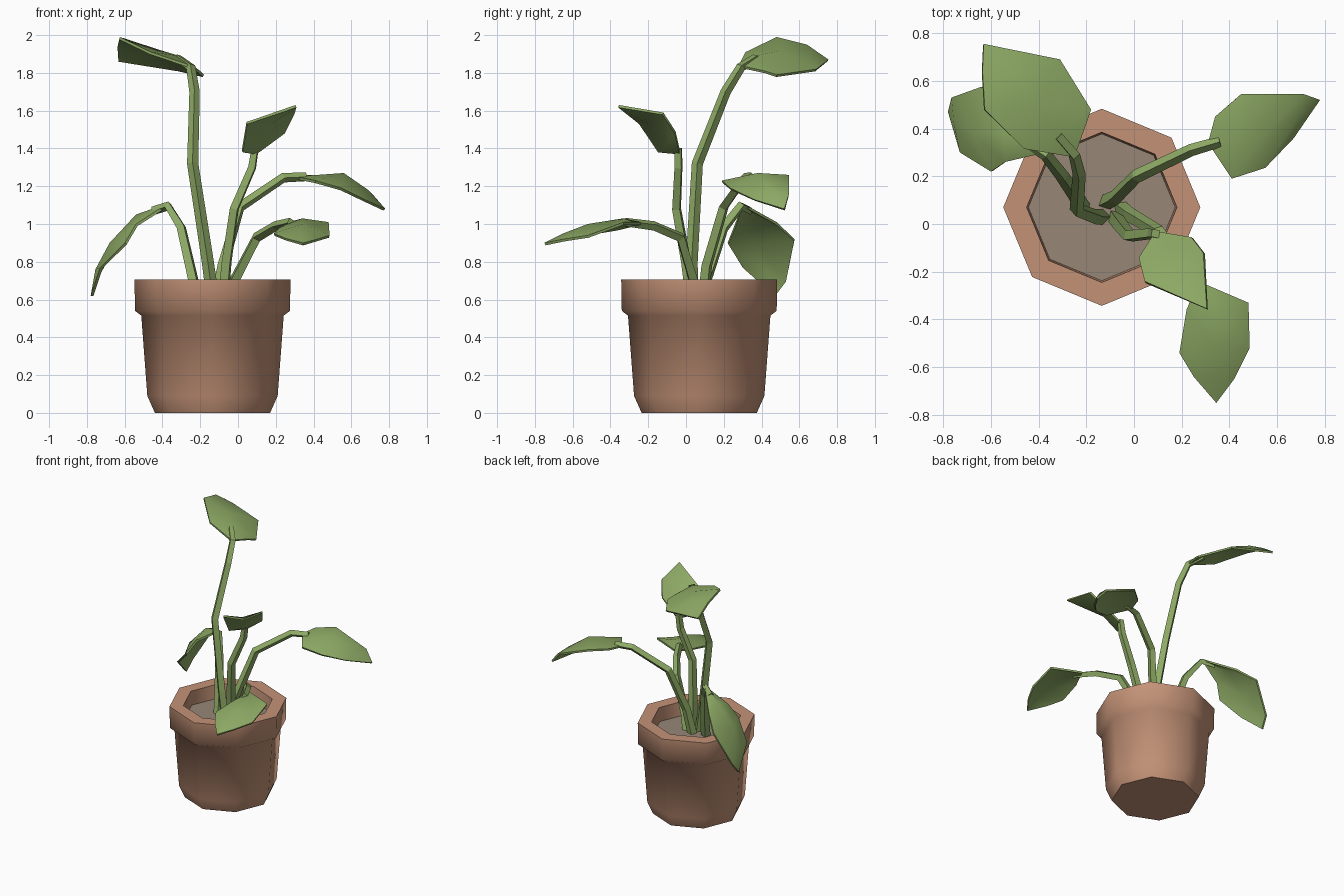
import bpy, bmesh, math
from mathutils import Vector


def material(name, rgb):
    m = bpy.data.materials.new(name)
    m.diffuse_color = (*rgb, 1)
    return m


GREEN = material("leaf green", (0.27, 0.40, 0.13))
CLAY = material("terracotta", (0.55, 0.29, 0.185))
SOIL = material("soil", (0.31, 0.24, 0.18))
CX, CY = -0.135, 0.07      # pot axis


def finish(name, bm, mat, angle):
    bmesh.ops.recalc_face_normals(bm, faces=bm.faces)
    me = bpy.data.meshes.new(name)
    bm.to_mesh(me)
    bm.free()
    me.materials.append(mat)
    ob = bpy.data.objects.new(name, me)
    bpy.context.collection.objects.link(ob)
    bpy.ops.object.select_all(action='DESELECT')
    bpy.context.view_layer.objects.active = ob
    ob.select_set(True)
    bpy.ops.object.shade_smooth_by_angle(angle=math.radians(angle))
    return ob


def octagon(bm, r, z):
    return [bm.verts.new((CX + r * math.cos(i * math.pi / 4),
                          CY + r * math.sin(i * math.pi / 4), z)) for i in range(8)]


# Pot: eight-sided turned profile with a rim and hollow top
profile = [(0.305, 0), (0.345, 0.09), (0.377, 0.515), (0.41, 0.54),
           (0.413, 0.705), (0.315, 0.705), (0.305, 0.56)]
bm = bmesh.new()
rings = [octagon(bm, r, z) for r, z in profile]
for a, b in zip(rings, rings[1:]):
    for i in range(8):
        j = (i + 1) % 8
        bm.faces.new((a[i], a[j], b[j], b[i]))
bm.faces.new(rings[0])
bm.faces.new(rings[-1])
finish("pot", bm, CLAY, 50)

# Soil
bm = bmesh.new()
bm.faces.new(octagon(bm, 0.309, 0.60))
soil = finish("soil", bm, SOIL, 30)


def stem(name, points):
    # Four-sided tapering stalk along a path
    cu = bpy.data.curves.new(name, 'CURVE')
    cu.dimensions = '3D'
    cu.bevel_depth = 0.031
    cu.bevel_resolution = 0
    cu.use_fill_caps = True
    sp = cu.splines.new('POLY')
    sp.points.add(len(points) - 1)
    for i, (p, co) in enumerate(zip(sp.points, points)):
        p.co = (*co, 1)
        p.radius = 1.1 - 0.35 * i / (len(points) - 1)
    sp.use_smooth = False
    cu.materials.append(GREEN)
    bpy.context.collection.objects.link(bpy.data.objects.new(name, cu))


def leaf(name, base, rows, tip):
    # Blade from base to tip; each row is (left edge, midrib, right edge)
    bm = bmesh.new()
    b, t = bm.verts.new(base), bm.verts.new(tip)
    rows = [[bm.verts.new(p) for p in row] for row in rows]
    for k in (0, 1):
        bm.faces.new((b, rows[0][k + 1], rows[0][k]))
        for lo, hi in zip(rows, rows[1:]):
            bm.faces.new((lo[k], lo[k + 1], hi[k + 1], hi[k]))
        bm.faces.new((rows[-1][k], rows[-1][k + 1], t))
    bmesh.ops.recalc_face_normals(bm, faces=bm.faces)
    bmesh.ops.solidify(bm, geom=bm.faces[:], thickness=0.014)
    finish(name, bm, GREEN, 40)


# Tall leaf, back left
stem("tall_stem", [(-0.13, 0.03, 0.58), (-0.16, 0.03, 0.8), (-0.24, 0.06, 1.32),
                   (-0.23, 0.21, 1.70), (-0.25, 0.29, 1.83), (-0.32, 0.37, 1.88)])
leaf("tall_leaf", (-0.25, 0.28, 1.84),
     [((-0.46, 0.315, 1.91), (-0.31, 0.37, 1.89), (-0.20, 0.42, 1.81)),
      ((-0.625, 0.48, 1.99), (-0.41, 0.50, 1.92), (-0.18, 0.48, 1.79)),
      ((-0.635, 0.64, 1.95), (-0.50, 0.66, 1.91), (-0.31, 0.69, 1.82))],
     (-0.63, 0.755, 1.87))

# Upright leaf, front
stem("upright_stem", [(-0.08, 0.03, 0.58), (-0.06, 0.0, 0.8), (-0.02, -0.05, 1.08),
                      (0.075, -0.04, 1.30), (0.09, -0.04, 1.40)])
leaf("upright_leaf", (0.09, -0.03, 1.38),
     [((0.02, -0.14, 1.39), (0.12, -0.10, 1.42), (0.24, -0.055, 1.49)),
      ((0.045, -0.24, 1.54), (0.17, -0.19, 1.54), (0.29, -0.12, 1.59))],
     (0.305, -0.355, 1.63))

# Long leaf, right
stem("right_stem", [(-0.12, 0.09, 0.58), (-0.08, 0.11, 0.78), (0.01, 0.20, 1.09),
                    (0.24, 0.31, 1.245), (0.36, 0.345, 1.25)])
leaf("right_leaf", (0.31, 0.34, 1.25),
     [((0.41, 0.19, 1.23), (0.42, 0.34, 1.26), (0.34, 0.45, 1.26)),
      ((0.55, 0.235, 1.19), (0.56, 0.38, 1.27), (0.45, 0.545, 1.26)),
      ((0.67, 0.36, 1.13), (0.69, 0.45, 1.18), (0.71, 0.545, 1.16))],
     (0.78, 0.52, 1.08))

# Low leaf, front right
stem("front_stem", [(-0.06, 0.07, 0.58), (-0.02, 0.04, 0.70), (0.10, -0.03, 0.93),
                    (0.20, -0.17, 0.99), (0.28, -0.32, 1.01)])
leaf("front_leaf", (0.27, -0.24, 1.01),
     [((0.22, -0.36, 0.98), (0.34, -0.33, 1.03), (0.48, -0.33, 1.01)),
      ((0.19, -0.54, 0.95), (0.34, -0.52, 1.00), (0.485, -0.52, 0.94)),
      ((0.25, -0.64, 0.925), (0.335, -0.65, 0.95), (0.42, -0.65, 0.92))],
     (0.345, -0.75, 0.90))

# Drooping leaf, left
stem("left_stem", [(-0.21, 0.06, 0.58), (-0.245, 0.12, 0.74), (-0.30, 0.20, 0.98),
                   (-0.37, 0.29, 1.095), (-0.45, 0.34, 1.07)])
leaf("left_leaf", (-0.37, 0.30, 1.11),
     [((-0.54, 0.26, 1.00), (-0.54, 0.38, 1.05), (-0.53, 0.48, 1.01)),
      ((-0.60, 0.22, 0.90), (-0.68, 0.38, 0.90), (-0.64, 0.575, 0.92)),
      ((-0.73, 0.30, 0.77), (-0.755, 0.42, 0.76), (-0.765, 0.53, 0.70))],
     (-0.78, 0.47, 0.62))
